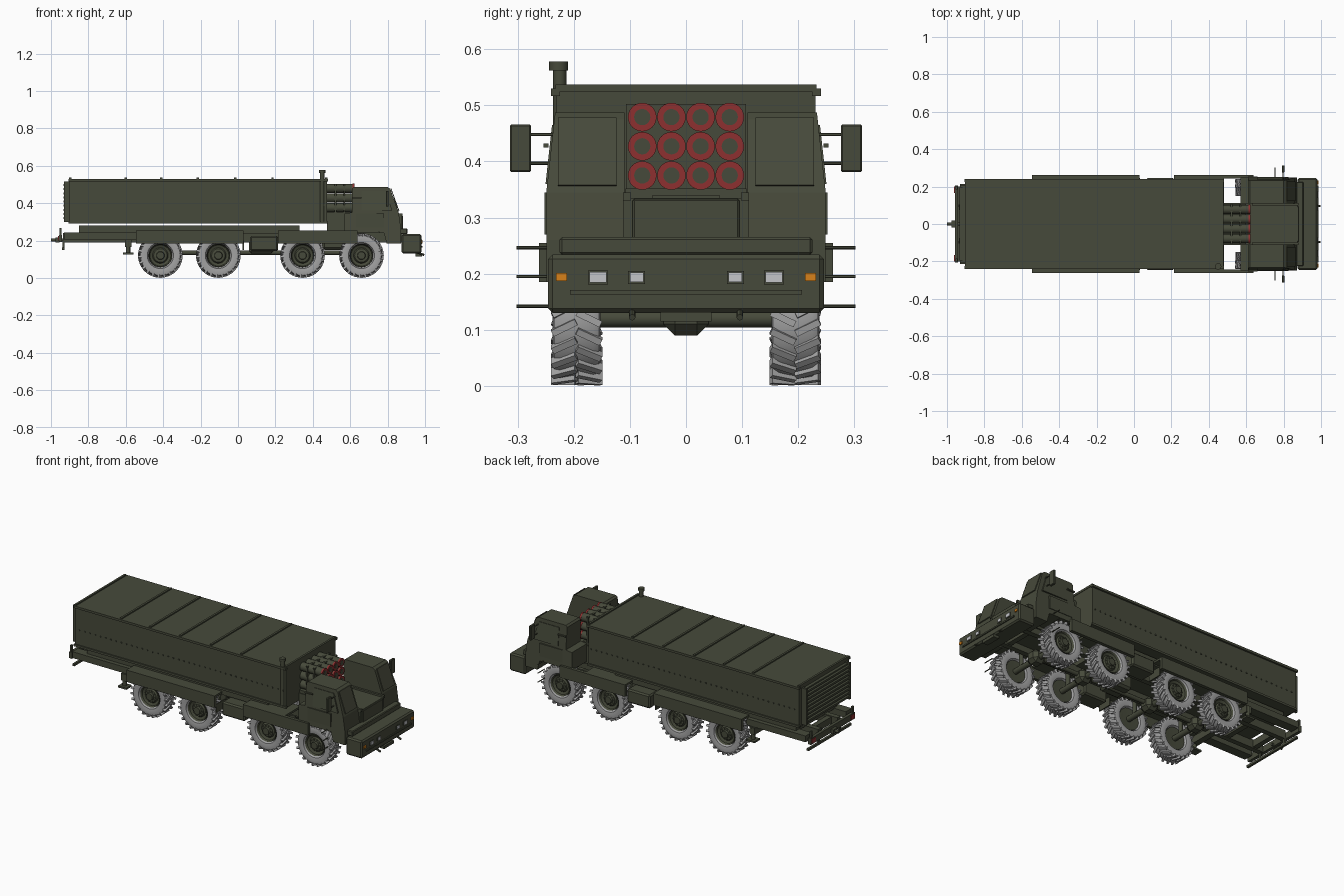
import bpy, bmesh, math
from mathutils import Matrix, Vector

if "Cube" in bpy.data.objects:
    bpy.data.objects.remove(bpy.data.objects["Cube"])


def material(name, r, g, b):
    m = bpy.data.materials.new(name)
    m.use_nodes = True
    m.diffuse_color = (r, g, b, 1)
    bsdf = m.node_tree.nodes["Principled BSDF"]
    bsdf.inputs["Base Color"].default_value = (r, g, b, 1)
    bsdf.inputs["Roughness"].default_value = 0.8
    return m


OLIVE = material("olive_paint", 0.062, 0.068, 0.043)
RUBBER = material("grey_rubber", 0.36, 0.36, 0.36)
RED = material("red_paint", 0.27, 0.03, 0.03)
AMBER = material("amber_lens", 0.68, 0.22, 0.01)
LAMP = material("lamp_glass", 0.55, 0.56, 0.58)
SIDES = (("left", 1), ("right", -1))


def finish(name, bm, mat, smooth=False):
    bmesh.ops.recalc_face_normals(bm, faces=bm.faces)
    mesh = bpy.data.meshes.new(name)
    bm.to_mesh(mesh)
    bm.free()
    mesh.materials.append(mat)
    ob = bpy.data.objects.new(name, mesh)
    bpy.context.collection.objects.link(ob)
    if smooth:
        bpy.ops.object.select_all(action="DESELECT")
        ob.select_set(True)
        bpy.context.view_layer.objects.active = ob
        bpy.ops.object.shade_smooth_by_angle(angle=math.radians(35))
    return ob


def add_box(bm, x, y, z):
    size = [b - a for a, b in (x, y, z)]
    mid = [(a + b) / 2 for a, b in (x, y, z)]
    m = Matrix.Translation(mid) @ Matrix.Diagonal((*size, 1))
    bmesh.ops.create_cube(bm, size=1, matrix=m)


def box(name, x, y, z, mat=OLIVE, bevel=0.0):
    bm = bmesh.new()
    add_box(bm, x, y, z)
    if bevel:
        bmesh.ops.bevel(bm, geom=bm.edges[:], offset=bevel, segments=1, affect="EDGES")
    return finish(name, bm, mat)


def pair(name, x, y, z, mat=OLIVE, bevel=0.0):
    for side, s in SIDES:
        box(f"{side}_{name}", x, sorted((s * y[0], s * y[1])), z, mat, bevel)


def rod(name, a, b, r, mat=OLIVE, sides=12):
    a, b = Vector(a), Vector(b)
    bm = bmesh.new()
    m = Matrix.Translation((a + b) / 2) @ (b - a).to_track_quat("Z", "Y").to_matrix().to_4x4()
    bmesh.ops.create_cone(bm, cap_ends=True, segments=sides, radius1=r, radius2=r,
                          depth=(b - a).length, matrix=m)
    return finish(name, bm, mat, sides > 8)


def prism(name, profile, y0, y1, taper=0.0):
    # Extrude a side profile across y, leaning the outer side in above the waist
    bm = bmesh.new()
    inner = [bm.verts.new((x, y0, z)) for x, z in profile]
    outer = [bm.verts.new((x, y1 - math.copysign(taper, y1) * max(0, z - 0.345), z))
             for x, z in profile]
    bm.faces.new(inner)
    bm.faces.new(outer)
    n = len(profile)
    for i in range(n):
        j = (i + 1) % n
        bm.faces.new((inner[i], inner[j], outer[j], outer[i]))
    return finish(name, bm, OLIVE)


def lathe(bm, profile, steps=40):
    # Spin (radius, y) points around the y axis
    verts = [bm.verts.new((r, y, 0)) for r, y in profile]
    edges = [bm.edges.new(p) for p in zip(verts, verts[1:])]
    bmesh.ops.spin(bm, geom=verts + edges, cent=(0, 0, 0), axis=(0, 1, 0),
                   angle=math.tau, steps=steps, use_merge=True)
    bmesh.ops.remove_doubles(bm, verts=bm.verts, dist=0.0001)


# Container with lips, roof ribs, bolts and slatted rear
box("container", (-0.9, 0.475), (-0.231, 0.231), (0.29, 0.53))
pair("container_top_rail", (-0.905, 0.48), (0.225, 0.241), (0.517, 0.53))
pair("container_bottom_rail", (-0.905, 0.48), (0.225, 0.238), (0.29, 0.302))
for i, x in enumerate((-0.897, -0.6, -0.41, -0.215, -0.015, 0.185, 0.472)):
    box(f"roof_rib_{i}", (x - 0.006, x + 0.006), (-0.233, 0.233), (0.525, 0.537))
bm = bmesh.new()
for i in range(40):
    x = -0.87 + i * 0.034
    for s in (-1, 1):
        add_box(bm, (x - 0.003, x + 0.003), (s * 0.233 - 0.003, s * 0.233 + 0.003), (0.387, 0.393))
finish("container_bolts", bm, OLIVE)
box("rear_door", (-0.918, -0.9), (-0.2, 0.2), (0.305, 0.51))
for i in range(9):
    z = 0.315 + i * 0.022
    box(f"rear_slat_{i}", (-0.932, -0.915), (-0.195, 0.195), (z, z + 0.011))
pair("rear_corner_post", (-0.93, -0.9), (0.195, 0.208), (0.3, 0.515))
rod("exhaust_pipe", (0.45, -0.225, 0.3), (0.45, -0.225, 0.57), 0.012)
rod("exhaust_cap", (0.45, -0.227, 0.562), (0.45, -0.227, 0.578), 0.017)

# Chassis
pair("frame_rail", (-0.935, 0.88), (0.075, 0.105), (0.19, 0.24))
box("pallet_base", (-0.85, 0.33), (-0.19, 0.19), (0.235, 0.28))
for i, x in enumerate((-0.88, -0.7, -0.26, 0.12, 0.5, 0.78)):
    box(f"cross_member_{i}", (x - 0.015, x + 0.015), (-0.1, 0.1), (0.195, 0.235))
pair("rear_skirt", (-0.545, 0.03), (0.243, 0.262), (0.185, 0.255))
pair("front_skirt", (0.215, 0.64), (0.243, 0.262), (0.185, 0.255))
pair("rear_skirt_shelf", (-0.545, 0.03), (0.1, 0.25), (0.243, 0.255))
pair("front_skirt_shelf", (0.215, 0.48), (0.1, 0.25), (0.243, 0.255))
pair("rear_deck_rail", (-0.93, -0.545), (0.16, 0.215), (0.205, 0.242))
pair("fuel_tank", (0.065, 0.215), (0.14, 0.245), (0.145, 0.225), bevel=0.008)
pair("mud_flap", (0.025, 0.032), (0.16, 0.245), (0.15, 0.2))
rod("drive_shaft", (-0.42, 0, 0.135), (0.7, 0, 0.135), 0.012)
box("transfer_case", (0.06, 0.19), (-0.06, 0.06), (0.13, 0.22), bevel=0.012)
box("engine_sump", (0.45, 0.58), (-0.06, 0.06), (0.15, 0.24), bevel=0.012)

# Outriggers
box("outrigger_beam", (-0.605, -0.57), (-0.225, 0.225), (0.165, 0.205))
for side, s in SIDES:
    rod(f"{side}_outrigger_leg", (-0.588, s * 0.215, 0.2), (-0.588, s * 0.215, 0.13), 0.012)
pair("outrigger_foot", (-0.615, -0.56), (0.19, 0.24), (0.125, 0.135))

# Rear bumper, lights and tow hook
box("rear_bumper", (-0.958, -0.94), (-0.205, 0.205), (0.193, 0.23))
pair("rear_bumper_post", (-0.955, -0.945), (0.185, 0.2), (0.23, 0.268))
box("rear_lower_bar", (-0.94, -0.927), (-0.2, 0.2), (0.15, 0.163))
pair("rear_bar_arm", (-0.938, -0.928), (0.09, 0.105), (0.15, 0.2))
pair("tail_light", (-0.962, -0.957), (0.165, 0.2), (0.2, 0.224), RED)
rod("tow_hook", (-0.999, 0, 0.203), (-0.93, 0, 0.203), 0.008)
box("tow_plate", (-0.975, -0.955), (-0.02, 0.02), (0.19, 0.215))

# Wheels: tyre with slanted lugs and dished hub, sharing meshes
bm = bmesh.new()
lathe(bm, [(0.06, 0.014), (0.07, 0.039), (0.09, 0.043), (0.106, 0.04), (0.111, 0.03),
           (0.111, -0.03), (0.106, -0.04), (0.09, -0.043), (0.07, -0.039), (0.06, -0.014)])
for i in range(44):
    s = 1 if i % 2 else -1
    turn = Matrix.Rotation(math.tau * i / 44, 4, "Y")
    m = turn @ Matrix.Translation((0.11, s * 0.022, 0)) @ Matrix.Rotation(s * 0.45, 4, "X")
    bmesh.ops.create_cube(bm, size=1, matrix=m @ Matrix.Diagonal((0.017, 0.047, 0.012, 1)))
tyre = finish("tyre", bm, RUBBER, True)
bm = bmesh.new()
lathe(bm, [(0, 0.04), (0.02, 0.04), (0.022, 0.028), (0.036, 0.026), (0.042, 0.018), (0.056, 0.024),
           (0.062, 0.034), (0.063, 0.02), (0.063, -0.03), (0.05, -0.03), (0, -0.025)], 32)
for i in range(10):
    m = Matrix.Rotation(math.tau * i / 10, 4, "Y") @ Matrix.Translation((0.03, 0.028, 0))
    bmesh.ops.create_cube(bm, size=0.007, matrix=m)
hub = finish("hub", bm, OLIVE, True)
for i, x in enumerate((-0.415, -0.105, 0.345, 0.66)):
    for side, s in SIDES:
        for part in (tyre, hub):
            ob = bpy.data.objects.new(f"{side}_{part.name}_{i}", part.data)
            ob.location = (x, s * 0.195, 0.12)
            ob.rotation_euler.z = 0 if s > 0 else math.pi
            bpy.context.collection.objects.link(ob)
        rod(f"{side}_spring_{i}", (x, s * 0.12, 0.12), (x, s * 0.12, 0.24), 0.012)
    rod(f"axle_{i}", (x, -0.19, 0.12), (x, 0.19, 0.12), 0.016)
    box(f"differential_{i}", (x - 0.04, x + 0.04), (-0.04, 0.04), (0.09, 0.165), bevel=0.02)
for part in (tyre, hub):
    bpy.data.objects.remove(part)

# Twin cab pods with windscreens, doors and mirrors
pod = [(0.57, 0.24), (0.57, 0.345), (0.61, 0.35), (0.61, 0.478), (0.62, 0.487), (0.8, 0.487),
       (0.815, 0.475), (0.86, 0.345), (0.872, 0.26), (0.872, 0.185), (0.795, 0.185), (0.78, 0.24)]
screen = [(0.816, 0.478), (0.82, 0.478), (0.863, 0.358), (0.858, 0.356)]
for side, s in SIDES:
    prism(f"{side}_cab_pod", pod, s * 0.11, s * 0.249, 0.11)
    prism(f"{side}_windscreen", screen, s * 0.124, s * 0.228)
    rod(f"{side}_wiper", (0.85, s * 0.16, 0.375), (0.834, s * 0.16, 0.422), 0.002, sides=6)
    prism(f"{side}_door", [(0.63, 0.27), (0.63, 0.345), (0.78, 0.345), (0.78, 0.27)],
          s * 0.24, s * 0.252)
    prism(f"{side}_side_window", [(0.66, 0.36), (0.66, 0.465), (0.79, 0.465), (0.825, 0.36)],
          s * 0.2, s * 0.252, 0.11)
    box(f"{side}_door_handle", (0.61, 0.66), sorted((s * 0.245, s * 0.254)), (0.425, 0.432))
    for z in (0.397, 0.448):
        rod(f"{side}_mirror_arm", (0.797, s * 0.23, z), (0.797, s * 0.29, z), 0.003, sides=6)
    for z in (0.142, 0.195, 0.246):
        rod(f"{side}_step_bar", (0.755, s * 0.24, z), (0.755, s * 0.302, z), 0.003, sides=6)
pair("mirror", (0.79, 0.805), (0.276, 0.314), (0.381, 0.466), bevel=0.003)

# Low centre deck with raised rim and front panel
box("centre_deck", (0.475, 0.875), (-0.112, 0.112), (0.225, 0.335))
pair("deck_rim", (0.63, 0.88), (0.098, 0.112), (0.33, 0.345))
box("deck_front_panel", (0.87, 0.882), (-0.095, 0.095), (0.262, 0.333), bevel=0.003)
box("deck_hatch_bar", (0.695, 0.705), (-0.06, 0.06), (0.333, 0.34))

# Launch tubes in a rack
box("tube_rack_base", (0.475, 0.6), (-0.108, 0.108), (0.335, 0.352))
for i, x in enumerate((0.522, 0.568)):
    box(f"tube_rack_plate_{i}", (x - 0.005, x + 0.005), (-0.107, 0.107), (0.34, 0.502))
for row in range(3):
    for col in range(4):
        y, z = (col - 1.5) * 0.052, 0.375 + row * 0.052
        rod(f"tube_{row}_{col}", (0.47, y, z), (0.615, y, z), 0.0245, sides=20)
        rod(f"tube_ring_{row}_{col}", (0.612, y, z), (0.622, y, z), 0.0255, RED, 24)
        rod(f"tube_core_{row}_{col}", (0.618, y, z), (0.6235, y, z), 0.0145, OLIVE, 20)

# Front bumper, lamps and hooks
box("front_bumper", (0.875, 0.98), (-0.246, 0.246), (0.13, 0.234), bevel=0.008)
box("bumper_step", (0.865, 0.905), (-0.225, 0.225), (0.234, 0.265), bevel=0.004)
box("bumper_strip", (0.975, 0.986), (-0.207, 0.207), (0.163, 0.171))
pair("headlamp_rim", (0.978, 0.983), (0.139, 0.175), (0.181, 0.206))
pair("headlamp", (0.98, 0.986), (0.142, 0.172), (0.184, 0.203), LAMP)
pair("inner_lamp_rim", (0.978, 0.983), (0.073, 0.103), (0.182, 0.205))
pair("inner_lamp", (0.98, 0.986), (0.076, 0.1), (0.185, 0.202), LAMP)
pair("indicator", (0.978, 0.986), (0.212, 0.232), (0.187, 0.201), AMBER)
box("winch_guide", (0.95, 0.985), (-0.045, 0.045), (0.115, 0.132))
for side, s in SIDES:
    rod(f"{side}_tow_hook", (0.955, s * 0.096, 0.138), (0.996, s * 0.096, 0.122), 0.006, sides=8)
